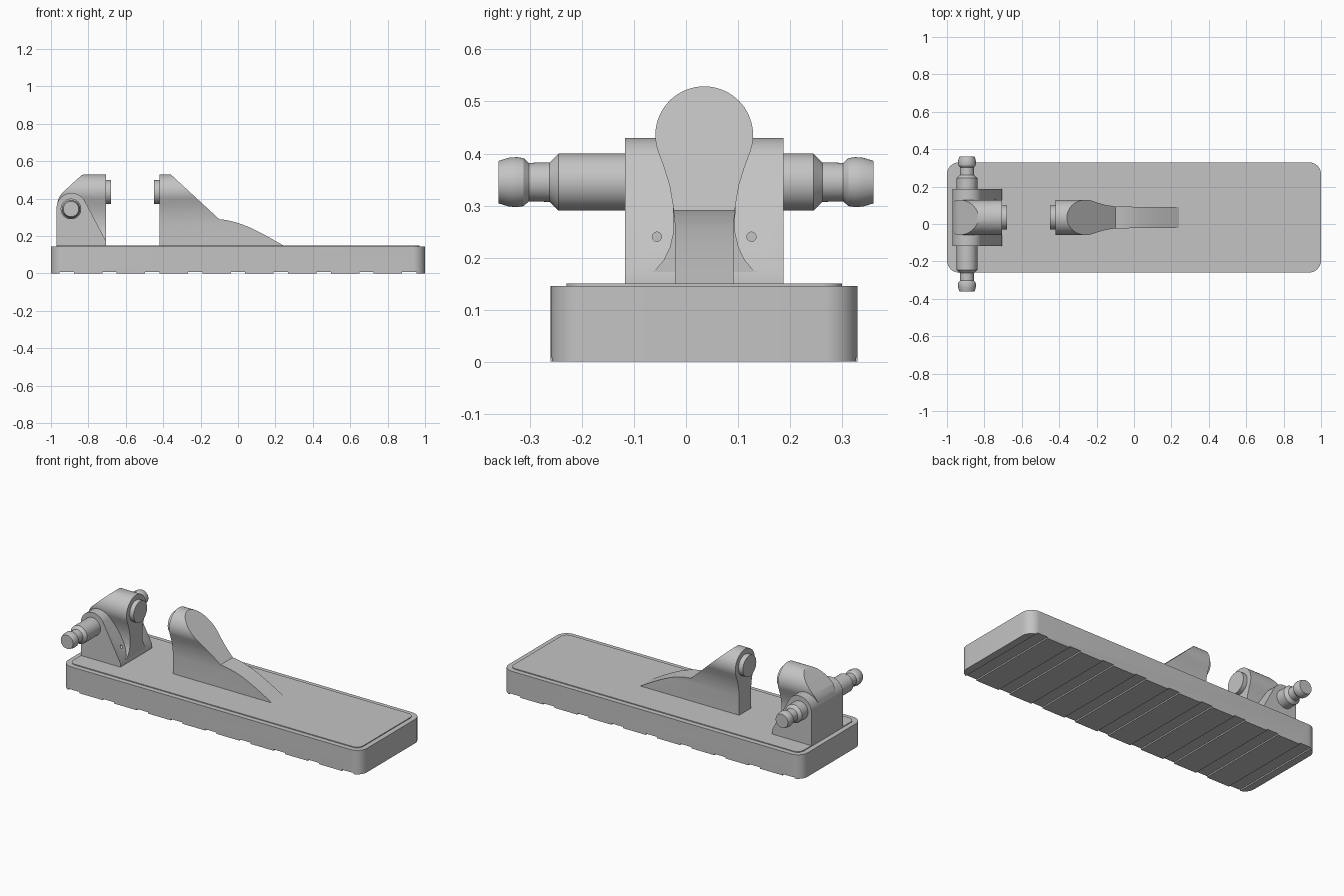
import bpy, bmesh
from math import sin, cos, pi, radians
from mathutils import Vector

if "Cube" in bpy.data.objects:
    bpy.data.objects.remove(bpy.data.objects["Cube"])

grey = bpy.data.materials.new("plain_grey")
grey.use_nodes = True
grey.diffuse_color = (0.55, 0.55, 0.55, 1)
grey.node_tree.nodes["Principled BSDF"].inputs["Base Color"].default_value = (0.55, 0.55, 0.55, 1)

MID = 0.035      # y of the clamp centre line
HEAD_Z = 0.435   # height of the clamp faces
AXLE = (-0.893, 0.345)


def finish(name, bm):
    bmesh.ops.recalc_face_normals(bm, faces=bm.faces[:])
    mesh = bpy.data.meshes.new(name)
    bm.to_mesh(mesh)
    bm.free()
    mesh.materials.append(grey)
    obj = bpy.data.objects.new(name, mesh)
    bpy.context.collection.objects.link(obj)
    return obj


def prism(name, outline, axis, lo, hi):
    """Extrude a 2D outline along one axis."""
    place = {"X": lambda p: (lo, p[0], p[1]),
             "Y": lambda p: (p[0], lo, p[1]),
             "Z": lambda p: (p[0], p[1], lo)}[axis]
    bm = bmesh.new()
    face = bm.faces.new([bm.verts.new(place(p)) for p in outline])
    new = bmesh.ops.extrude_face_region(bm, geom=[face])["geom"]
    shift = Vector([hi - lo if a == axis else 0 for a in "XYZ"])
    bmesh.ops.translate(bm, vec=shift, verts=[v for v in new if isinstance(v, bmesh.types.BMVert)])
    return finish(name, bm)


def lathe(name, profile, axis, centre, sides=48):
    """Spin (position, radius) pairs around the X or Y axis."""
    bm = bmesh.new()
    rings = []
    for pos, r in profile:
        ring = []
        for i in range(sides):
            u, w = r * cos(2 * pi * i / sides), r * sin(2 * pi * i / sides)
            co = (pos, centre[0] + u, centre[1] + w) if axis == "X" else (centre[0] + u, pos, centre[1] + w)
            ring.append(bm.verts.new(co))
        rings.append(ring)
    for a, b in zip(rings, rings[1:]):
        for i in range(sides):
            j = (i + 1) % sides
            bm.faces.new((a[i], a[j], b[j], b[i]))
    bm.faces.new(rings[0])
    bm.faces.new(rings[-1])
    return finish(name, bm)


def apply(obj, mod):
    bpy.context.view_layer.objects.active = obj
    bpy.ops.object.modifier_apply(modifier=mod.name)


def combine(obj, other, operation):
    mod = obj.modifiers.new("cut", "BOOLEAN")
    mod.operation, mod.solver, mod.object = operation, "EXACT", other
    apply(obj, mod)
    bpy.data.objects.remove(other)


def smooth(obj, angle=30):
    bpy.ops.object.select_all(action="DESELECT")
    obj.select_set(True)
    bpy.context.view_layer.objects.active = obj
    bpy.ops.object.shade_smooth_by_angle(angle=radians(angle))


def arc(cx, cy, r, start, end, steps):
    return [(cx + r * cos(radians(start + (end - start) * i / steps)),
             cy + r * sin(radians(start + (end - start) * i / steps))) for i in range(steps + 1)]


def rounded_rect(x, y0, y1, r):
    pts = []
    for cx, cy, a in ((x - r, y1 - r, 0), (r - x, y1 - r, 90), (r - x, y0 + r, 180), (x - r, y0 + r, 270)):
        pts += arc(cx, cy, r, a, a + 90, 10)
    return pts


def teardrop(lower):
    """Round head on a narrowing neck; lower lists (half width, z) from the bottom up."""
    side = lower + [(0.060, 0.30), (0.067, 0.34), (0.078, 0.375)]
    right = [(MID + w, z) for w, z in side]
    left = [(MID - w, z) for w, z in reversed(side)]
    return right + arc(MID, HEAD_Z, 0.094, -20, 200, 44) + left


def bezier(p, steps):
    out = []
    for i in range(steps + 1):
        t = i / steps
        k = ((1 - t) ** 3, 3 * t * (1 - t) ** 2, 3 * t * t * (1 - t), t ** 3)
        out.append(tuple(sum(c * q[n] for c, q in zip(k, p)) for n in (0, 1)))
    return out


# Base slab with shallow grooves across the underside
base = prism("base", rounded_rect(1, -0.26, 0.33, 0.065), "Z", 0, 0.145)
for i in range(9):
    x = (i - 4) * 0.229
    groove = [(x - 0.038, -0.02), (x + 0.038, -0.02), (x + 0.038, 0.008), (x - 0.038, 0.008)]
    combine(base, prism("groove", groove, "Y", -0.5, 0.5), "DIFFERENCE")
smooth(base)
smooth(prism("base_top_panel", rounded_rect(0.97, -0.23, 0.30, 0.04), "Z", 0.14, 0.15))

# Fixed jaw: teardrop section trimmed to a sloping side profile
fixed_jaw = prism("fixed_jaw", teardrop([(0.056, 0.14), (0.056, 0.26)]), "X", -0.42, 0.3)
tail = bezier([(-0.1, 0.29), (0.02, 0.28), (0.12, 0.22), (0.245, 0.148)], 14)
side = [(-0.5, 0.1), (-0.5, 0.6), (-0.436, 0.6)] + [(-0.36, 0.53)] + tail + [(0.245, 0.1)]
combine(fixed_jaw, prism("trim", side, "Y", -0.3, 0.4), "INTERSECT")
smooth(fixed_jaw)

# Pivot jaw: flared teardrop section with a sloping back
flare = [(0.12, 0.14), (0.12, 0.165), (0.095, 0.175), (0.078, 0.195), (0.066, 0.22), (0.059, 0.25)]
pivot_jaw = prism("pivot_jaw", teardrop(flare), "X", -0.97, -0.705)
back = [(-0.705, 0.1), (-0.705, 0.6), (-0.82, 0.6), (-0.82, 0.53)]
back += bezier([(-0.835, 0.526), (-0.86, 0.505), (-0.92, 0.45), (-0.945, 0.425)], 6)
back += [(-0.962, 0.395), (-0.97, 0.35), (-0.97, 0.1)]
combine(pivot_jaw, prism("trim", back, "Y", -0.3, 0.4), "INTERSECT")
smooth(pivot_jaw)

# Wide bracket around the axle, sloping down to the foot
bracket_side = [(-0.97, 0.14), (-0.97, 0.345)] + arc(-0.89, 0.35, 0.08, 180, 28, 24)
bracket_side += [(-0.705, 0.172), (-0.705, 0.14)]
bracket = prism("bracket", bracket_side, "Y", MID - 0.152, MID + 0.152)
for s in (-1, 1):
    hole = lathe("hole", [(-0.80, 0.009), (-0.6, 0.009)], "X", (MID + s * 0.091, 0.24), 16)
    combine(bracket, hole, "DIFFERENCE")
smooth(bracket)

# Axle with stepped ends and bulbous tips
half = [(0.0, 0.055), (0.245, 0.055), (0.262, 0.038), (0.302, 0.037), (0.312, 0.046),
        (0.325, 0.048), (0.34, 0.047), (0.36, 0.041)]
profile = [(-p, r) for p, r in reversed(half[1:])] + half[1:]
smooth(lathe("axle", profile, "Y", AXLE))

# Round pressure pads on the facing jaws
for name, x0, x1 in (("pivot_pad", -0.72, -0.678), ("fixed_pad", -0.45, -0.40)):
    smooth(lathe(name, [(x0, 0.064), (x1, 0.064)], "X", (MID, HEAD_Z)))
